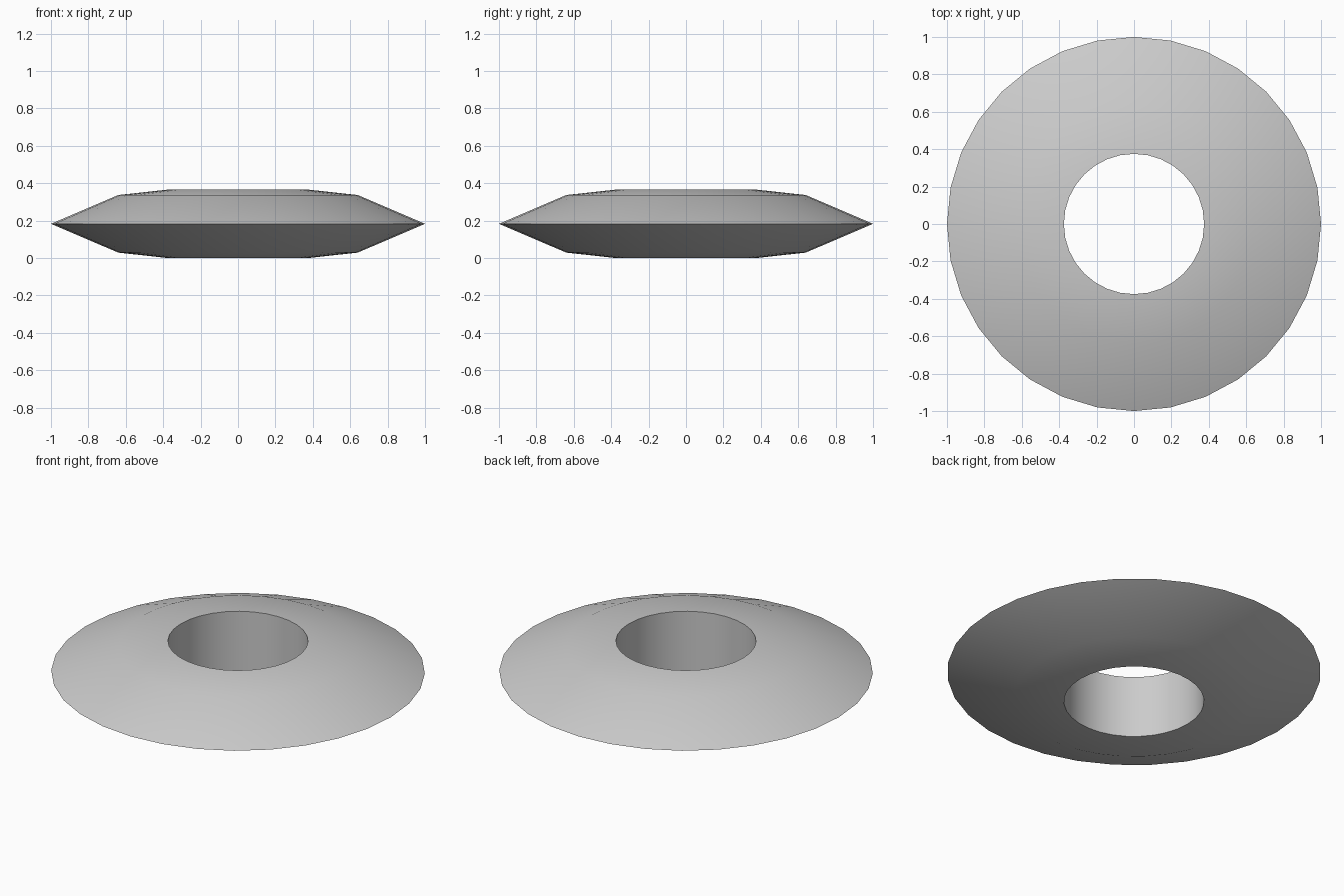
import bpy, bmesh, math
from mathutils import Matrix

if "Cube" in bpy.data.objects:
    bpy.data.objects.remove(bpy.data.objects["Cube"])

SEGMENTS = 32
# Ring cross-section as (radius, height): bevelled blade-like rim, straight bore
profile = [(0.375, 0.0), (0.64, 0.029), (1.0, 0.183), (0.64, 0.337), (0.375, 0.366)]

# Revolve the cross-section around z
bm = bmesh.new()
rings = []
for r, z in profile:
    rings.append([bm.verts.new((r * math.cos(2 * math.pi * i / SEGMENTS),
                                r * math.sin(2 * math.pi * i / SEGMENTS), z))
                  for i in range(SEGMENTS)])
for k in range(len(rings)):
    a, b = rings[k], rings[(k + 1) % len(rings)]
    for i in range(SEGMENTS):
        j = (i + 1) % SEGMENTS
        bm.faces.new((a[i], a[j], b[j], b[i]))
bmesh.ops.recalc_face_normals(bm, faces=bm.faces)

mesh = bpy.data.meshes.new("ring_disc")
bm.to_mesh(mesh)
bm.free()
disc = bpy.data.objects.new("ring_disc", mesh)
bpy.context.collection.objects.link(disc)

# Smooth surfaces, sharp rim and bore edges
bpy.context.view_layer.objects.active = disc
disc.select_set(True)
bpy.ops.object.shade_smooth_by_angle(angle=math.radians(35))
